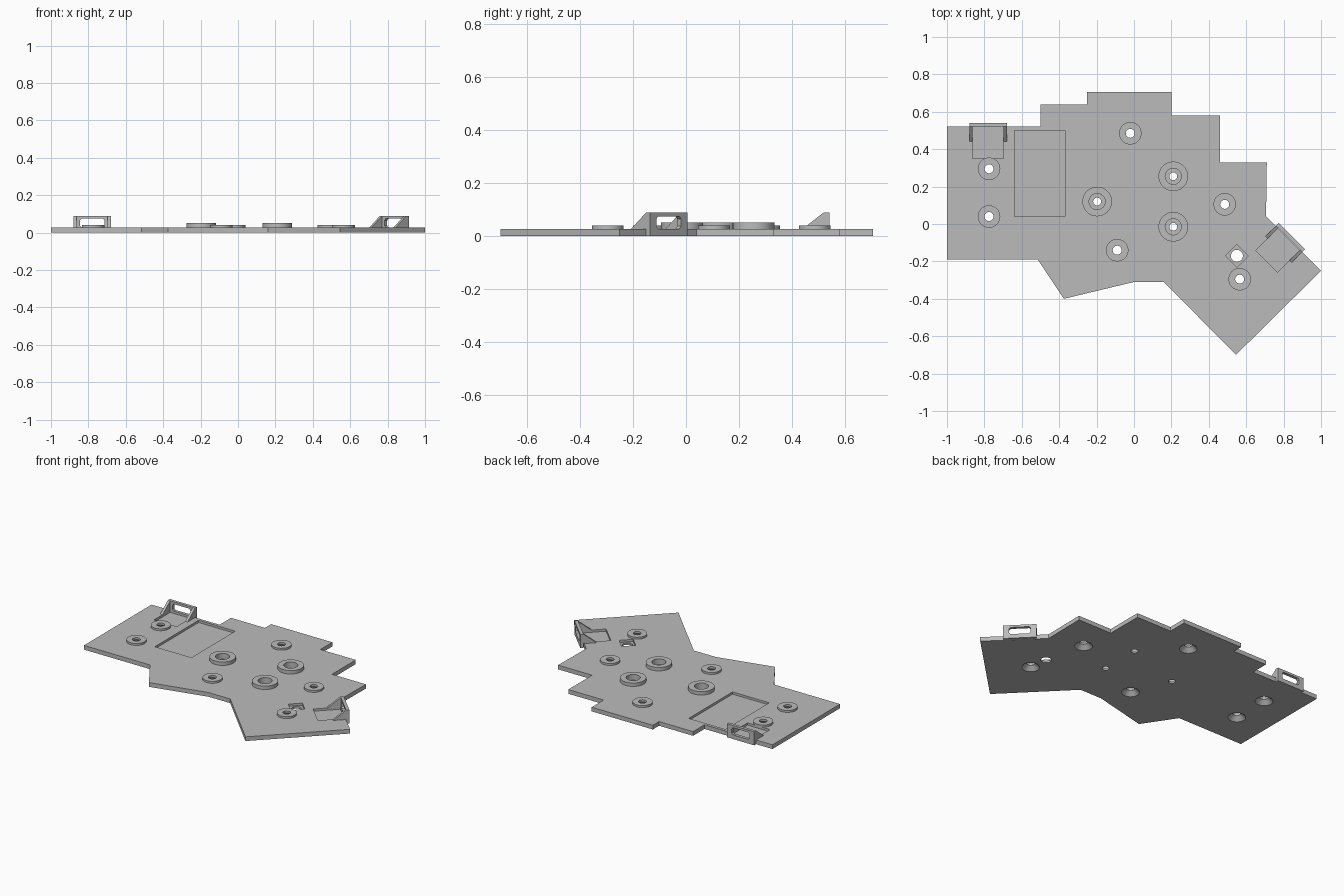
import bpy, bmesh, math
from mathutils import Matrix, Vector

if "Cube" in bpy.data.objects:
    bpy.data.objects.remove(bpy.data.objects["Cube"])

grey = bpy.data.materials.new("plain grey")
grey.use_nodes = True
COLOUR = (0.5, 0.5, 0.5, 1)
grey.diffuse_color = COLOUR
grey.node_tree.nodes["Principled BSDF"].inputs["Base Color"].default_value = COLOUR

PLATE = 0.028    # plate thickness
FLOOR = 0.013    # height of pocket floors


def finish(name, bm, matrix=None):
    bmesh.ops.recalc_face_normals(bm, faces=bm.faces)
    mesh = bpy.data.meshes.new(name)
    bm.to_mesh(mesh)
    bm.free()
    mesh.materials.append(grey)
    ob = bpy.data.objects.new(name, mesh)
    bpy.context.collection.objects.link(ob)
    if matrix:
        ob.matrix_world = matrix
    return ob


def prism(name, outline, direction, matrix=None):
    """Extrude a closed 3D outline along a direction."""
    bm = bmesh.new()
    face = bm.faces.new([bm.verts.new(p) for p in outline])
    new = bmesh.ops.extrude_face_region(bm, geom=[face])["geom"]
    moved = [v for v in new if isinstance(v, bmesh.types.BMVert)]
    bmesh.ops.translate(bm, verts=moved, vec=Vector(direction))
    return finish(name, bm, matrix)


def box(name, x0, x1, y0, y1, z0, z1, matrix=None):
    base = [(x0, y0, z0), (x1, y0, z0), (x1, y1, z0), (x0, y1, z0)]
    return prism(name, base, (0, 0, z1 - z0), matrix)


def cone(name, x, y, r0, r1, z0, z1):
    bm = bmesh.new()
    bmesh.ops.create_cone(bm, cap_ends=True, segments=40, radius1=r0, radius2=r1, depth=z1 - z0)
    return finish(name, bm, Matrix.Translation((x, y, (z0 + z1) / 2)))


def ring(name, x, y, outer, inner, z0, z1):
    bm = bmesh.new()
    loop = [bm.verts.new(p) for p in
            ((inner, 0, z0), (outer, 0, z0), (outer, 0, z1), (inner, 0, z1))]
    edges = [bm.edges.new((loop[i], loop[(i + 1) % 4])) for i in range(4)]
    bmesh.ops.spin(bm, geom=loop + edges, axis=(0, 0, 1), cent=(0, 0, 0),
                   steps=40, angle=math.tau)
    bmesh.ops.remove_doubles(bm, verts=bm.verts, dist=0.0001)
    return finish(name, bm, Matrix.Translation((x, y, 0)))


def activate(ob):
    bpy.ops.object.select_all(action="DESELECT")
    ob.select_set(True)
    bpy.context.view_layer.objects.active = ob


def cut(target, cutter):
    cutter.hide_render = True
    mod = target.modifiers.new("cut", "BOOLEAN")
    mod.operation = "DIFFERENCE"
    mod.solver = "EXACT"
    mod.object = cutter
    activate(target)
    bpy.ops.object.modifier_apply(modifier=mod.name)
    bpy.data.objects.remove(cutter)


# Stepped base plate
OUTLINE = [(-1, 0.52), (-0.5, 0.52), (-0.5, 0.64), (-0.25, 0.64), (-0.25, 0.705),
           (0.2, 0.705), (0.2, 0.58), (0.46, 0.58), (0.46, 0.33), (0.71, 0.33),
           (0.706, 0.04), (1, -0.25), (0.545, -0.7), (0.16, -0.31), (0, -0.31),
           (-0.375, -0.4), (-0.515, -0.19), (-1, -0.19)]
plate = prism("base_plate", [(x, y, 0) for x, y in OUTLINE], (0, 0, PLATE))
parts = [plate]

# Shallow rectangular pocket
cut(plate, box("pocket_cutter", -0.64, -0.37, 0.04, 0.5, FLOOR, 0.1))

# Turned square button pocket with a through hole
turn = Matrix.Translation((0.55, -0.17, 0)) @ Matrix.Rotation(math.pi / 4, 4, "Z")
cut(plate, box("button_cutter", -0.043, 0.043, -0.043, 0.043, FLOOR, 0.1, turn))
cut(plate, cone("button_hole_cutter", 0.55, -0.17, 0.032, 0.032, -0.1, 0.1))

# Connector brackets: windowed wall, two sloped gussets and a pocket behind
places = {"left_edge": (-0.78, 0.54, 0), "corner": (0.844, -0.065, -math.pi / 4)}
for place, (x, y, angle) in places.items():
    m = Matrix.Translation((x, y, 0)) @ Matrix.Rotation(angle, 4, "Z")
    cut(plate, box("pocket_cutter", -0.083, 0.083, -0.19, 0.01, FLOOR, 0.2, m))
    wall = box(place + "_bracket_wall", -0.1, 0.1, -0.02, 0, 0, 0.09, m)
    w, z0, z1, c = 0.066, 0.028, 0.075, 0.01
    window = [(-w + c, z0), (w - c, z0), (w, z0 + c), (w, z1 - c),
              (w - c, z1), (-w + c, z1), (-w, z1 - c), (-w, z0 + c)]
    cut(wall, prism("window_cutter", [(a, -0.05, b) for a, b in window], (0, 0.1, 0), m))
    parts.append(wall)
    for side in (-1, 1):
        profile = [(-0.1, PLATE), (-0.02, PLATE), (-0.02, 0.09)]
        parts.append(prism(place + "_gusset", [(side * 0.1, a, b) for a, b in profile],
                           (-side * 0.017, 0, 0), m))

# Screw bosses, countersunk from below
for x, y in [(-0.775, 0.295), (-0.775, 0.04), (-0.02, 0.485),
             (-0.09, -0.14), (0.485, 0.105), (0.565, -0.295)]:
    cut(plate, cone("countersink_cutter", x, y, 0.055, 0.023, -0.001, PLATE + 0.001))
    parts.append(ring("screw_boss", x, y, 0.06, 0.024, PLATE - 0.001, 0.041))

# Wide bosses with a sunken floor and a small through hole
for x, y in [(-0.197, 0.12), (0.21, 0.255), (0.21, -0.015)]:
    cut(plate, cone("well_cutter", x, y, 0.043, 0.043, FLOOR, 0.1))
    cut(plate, cone("pin_hole_cutter", x, y, 0.021, 0.021, -0.1, 0.1))
    parts.append(ring("wide_boss", x, y, 0.079, 0.043, PLATE - 0.001, 0.051))

for ob in parts:
    activate(ob)
    bpy.ops.object.shade_smooth_by_angle(angle=math.radians(30))
